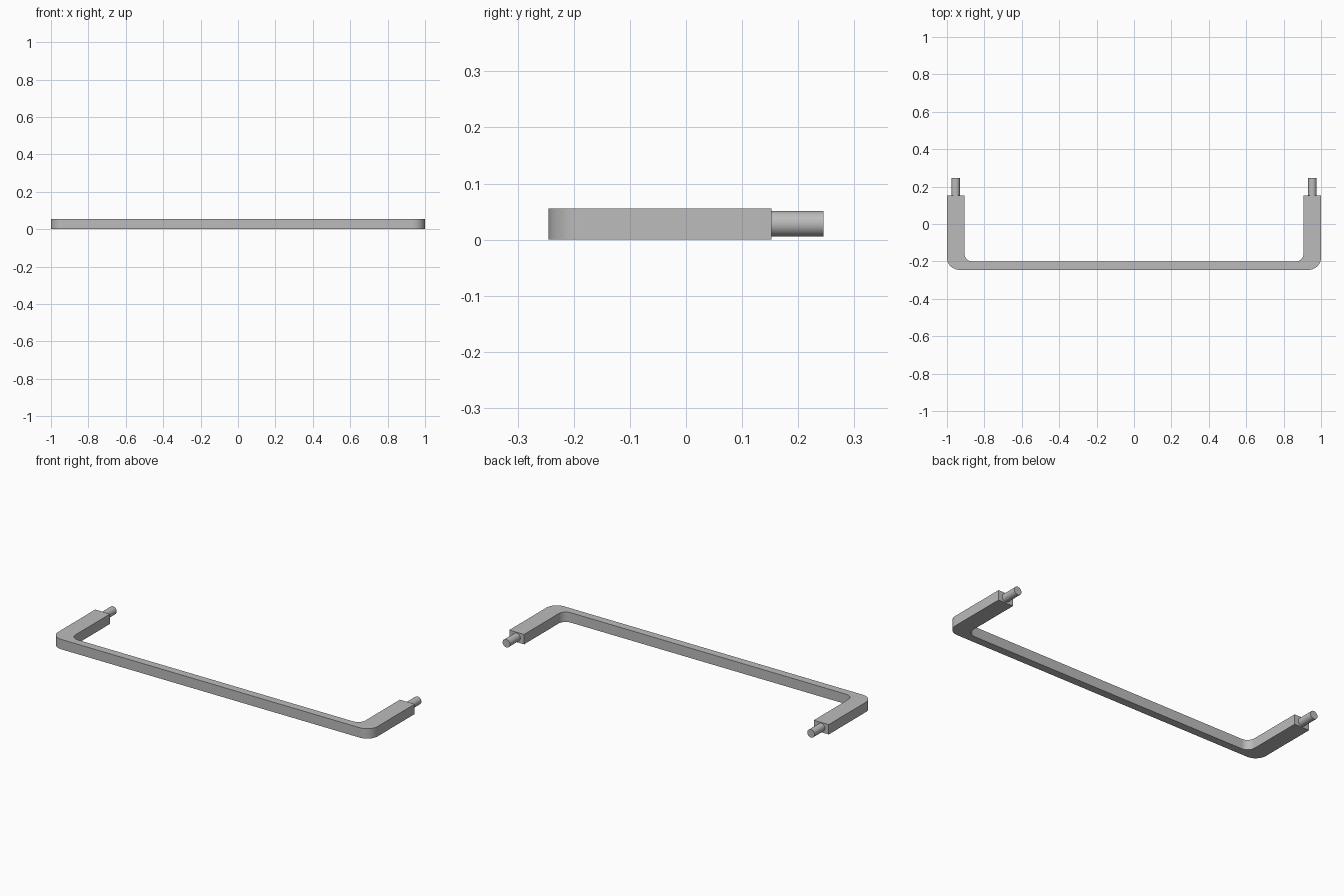
import bpy, bmesh, math
from mathutils import Vector

cube = bpy.data.objects.get("Cube")
if cube:
    bpy.data.objects.remove(cube, do_unlink=True)

HEIGHT = 0.056
FRONT, LEG_END, PIN_END = -0.245, 0.152, 0.245
OUTER_X, INNER_X, INNER_Y = 1.0, 0.907, -0.201

metal = bpy.data.materials.new("satin grey metal")
metal.use_nodes = True
colour = (0.5, 0.5, 0.5, 1)
metal.diffuse_color = colour
metal.node_tree.nodes["Principled BSDF"].inputs["Base Color"].default_value = colour


def finish(bm, name):
    bmesh.ops.recalc_face_normals(bm, faces=bm.faces)
    mesh = bpy.data.meshes.new(name)
    bm.to_mesh(mesh)
    bm.free()
    mesh.materials.append(metal)
    obj = bpy.data.objects.new(name, mesh)
    bpy.context.collection.objects.link(obj)
    bpy.ops.object.select_all(action='DESELECT')
    obj.select_set(True)
    bpy.context.view_layer.objects.active = obj
    bpy.ops.object.shade_smooth_by_angle(angle=math.radians(30))
    return obj


def corner(x, y, radius, steps=12):
    """Quarter arc tangent to the side wall x and the front wall y."""
    for i in range(steps + 1):
        a = math.pi / 2 * i / steps
        yield (x - radius + radius * math.cos(a), y + radius - radius * math.sin(a))


# U-shaped handle: half outline, mirrored and extruded upward
outer = [(OUTER_X, LEG_END), *corner(OUTER_X, FRONT, 0.066)]
inner = [(INNER_X, LEG_END), *corner(INNER_X, INNER_Y, 0.045)]
outline = outer + [(-x, y) for x, y in reversed(outer)]
outline += [(-x, y) for x, y in inner] + list(reversed(inner))
bm = bmesh.new()
base = bm.faces.new([bm.verts.new((x, y, 0)) for x, y in outline])
top = bmesh.ops.extrude_face_region(bm, geom=[base])["geom"]
bmesh.ops.translate(bm, vec=Vector((0, 0, HEIGHT)),
                    verts=[v for v in top if isinstance(v, bmesh.types.BMVert)])
finish(bm, "handle_bar")

# Round mounting pins at the back of each leg
for side, name in ((1, "left_pin"), (-1, "right_pin")):
    bm = bmesh.new()
    bmesh.ops.create_cone(bm, cap_ends=True, segments=32, radius1=0.0228,
                          radius2=0.0228, depth=PIN_END - LEG_END)
    for v in bm.verts:
        x, y, z = v.co
        v.co = (x + side * (OUTER_X + INNER_X) / 2,
                z + (LEG_END + PIN_END) / 2, y + 0.0285)
    finish(bm, name)
